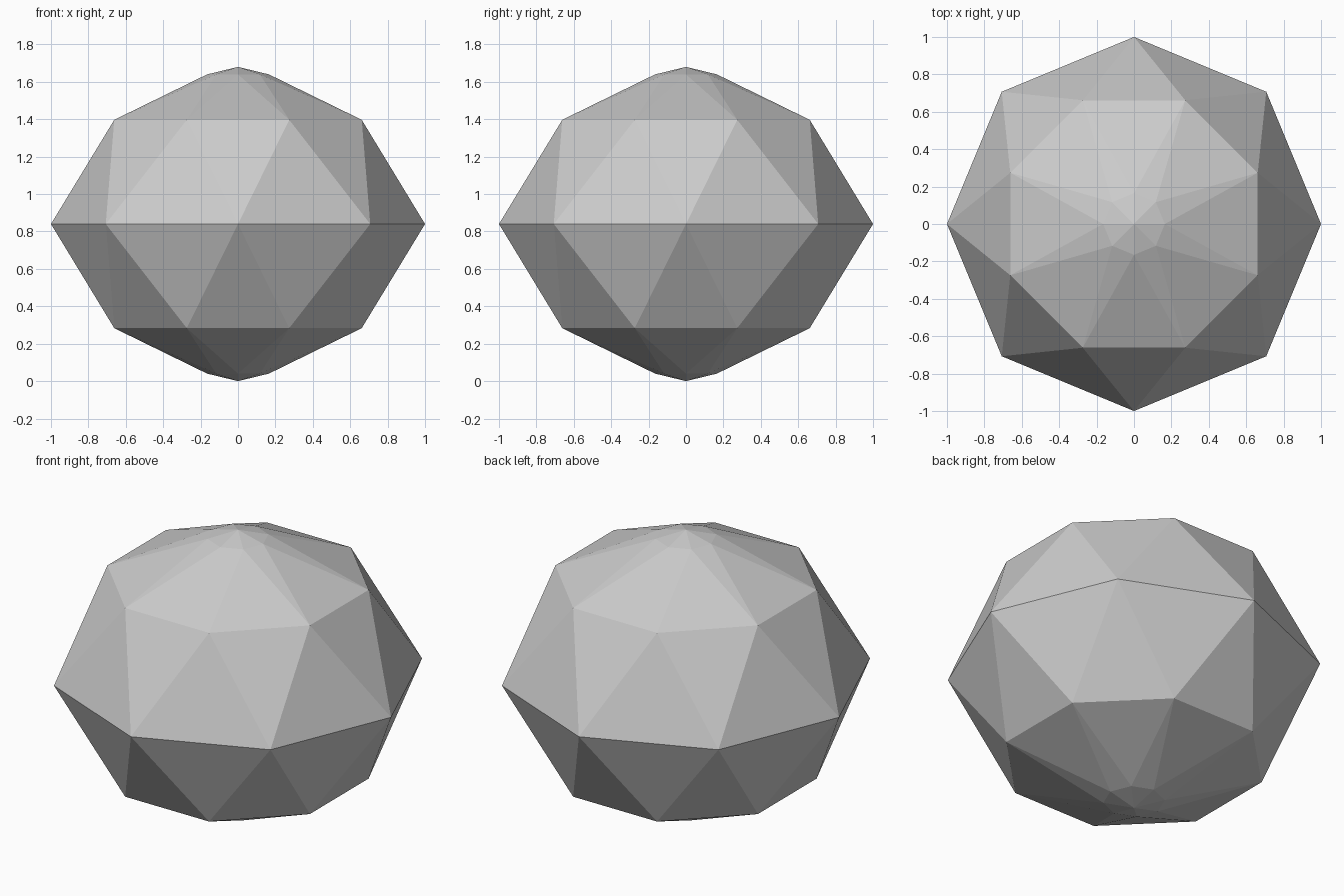
import bpy, bmesh, math

if "Cube" in bpy.data.objects:
    bpy.data.objects.remove(bpy.data.objects["Cube"], do_unlink=True)

SIDES = 8
MID = 0.84      # height of the girdle
# (radius, height from the girdle, twist in half steps)
RINGS = [(0.165, -0.8, 0), (0.716, -0.557, 1), (1.0, 0, 0),
         (0.716, 0.557, 1), (0.165, 0.8, 0)]

stone = bpy.data.materials.new("stone_grey")
stone.use_nodes = True
grey = (0.6, 0.6, 0.6, 1)
stone.diffuse_color = grey
stone.node_tree.nodes["Principled BSDF"].inputs["Base Color"].default_value = grey

bm = bmesh.new()


def ring(radius, height, twist):
    step = math.tau / SIDES
    return [bm.verts.new((radius * math.cos((i + twist / 2) * step),
                          radius * math.sin((i + twist / 2) * step),
                          MID + height)) for i in range(SIDES)]


rings = [ring(*r) for r in RINGS]

# Triangular facets between staggered rings
for (a, ra), (b, rb) in zip(zip(rings, RINGS), zip(rings[1:], RINGS[1:])):
    even, odd = (a, b) if ra[2] == 0 else (b, a)
    for i in range(SIDES):
        j = (i + 1) % SIDES
        bm.faces.new((even[i], even[j], odd[i]))
        bm.faces.new((odd[i], even[j], odd[j]))

# Pointed caps at both ends
for end, height in ((rings[0], 0), (rings[-1], 2 * MID)):
    tip = bm.verts.new((0, 0, height))
    for i in range(SIDES):
        bm.faces.new((end[i], end[(i + 1) % SIDES], tip))

bmesh.ops.recalc_face_normals(bm, faces=bm.faces[:])
mesh = bpy.data.meshes.new("faceted_gem")
bm.to_mesh(mesh)
bm.free()
mesh.materials.append(stone)
bpy.context.collection.objects.link(bpy.data.objects.new("faceted_gem", mesh))
